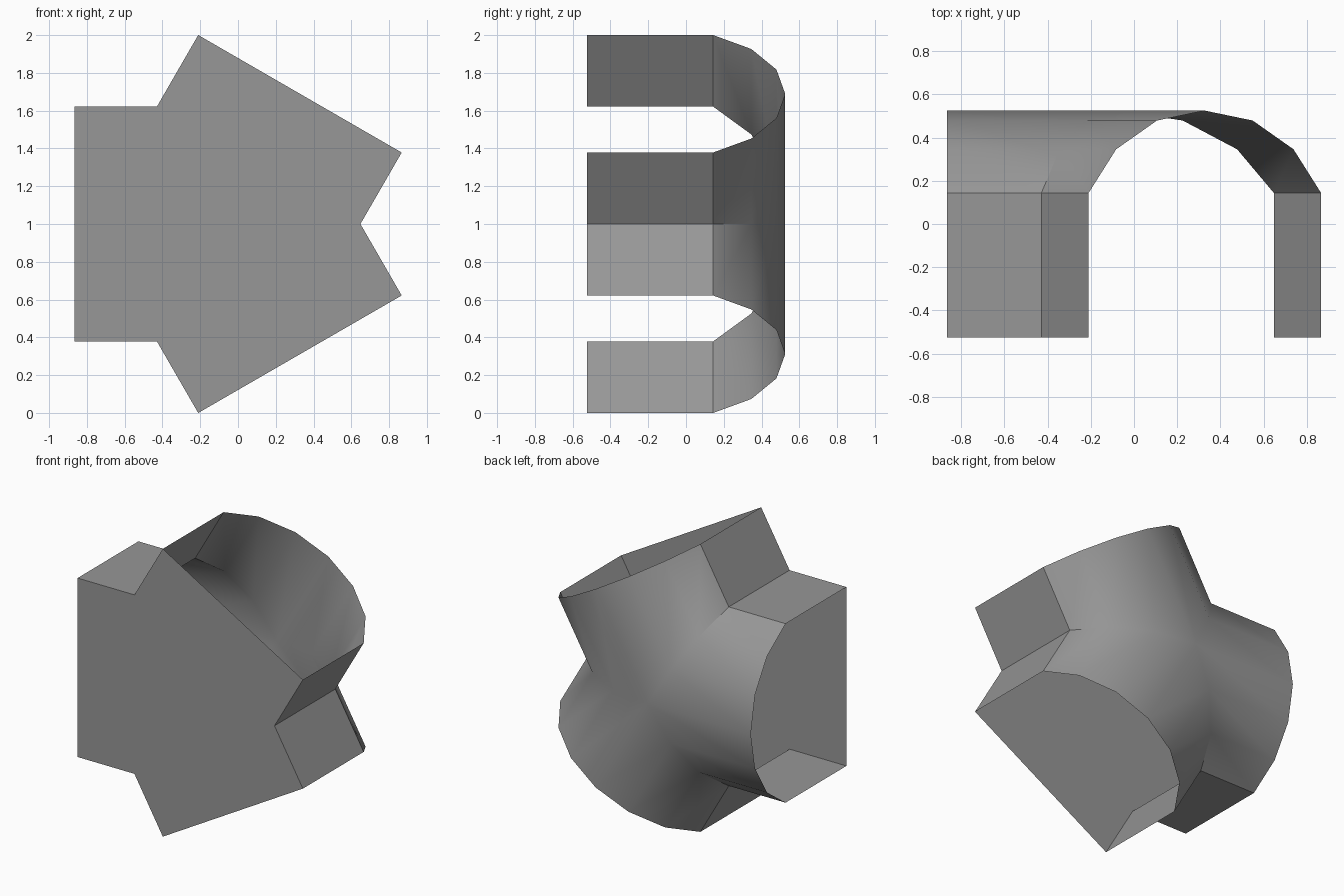
import bpy, bmesh, math
from mathutils import Vector

cube = bpy.data.objects.get("Cube")
if cube:
    bpy.data.objects.remove(cube, do_unlink=True)

ARM = 0.796       # hub to open end of each arm
HALF = 0.622      # half width of each arm
FLOOR = -0.525    # flat front plate
HUB = Vector((-0.07, 0, 1))

# Half cross-section: straight wall, then shallow vault up to the ridge
half = [(HALF, FLOOR), (HALF, 0.143), (0.474, 0.346), (0.256, 0.479), (0, 0.525)]
profile = half + [(-s, y) for s, y in half[-2::-1]]

grey = bpy.data.materials.new("plain_grey")
grey.use_nodes = True
colour = (0.31, 0.31, 0.31, 1)
grey.diffuse_color = colour
grey.node_tree.nodes["Principled BSDF"].inputs["Base Color"].default_value = colour

bm = bmesh.new()
outline = []


def arm(angle):
    """Open-ended vaulted arm, mitred against its neighbours at the hub."""
    along = Vector((math.cos(angle), 0, math.sin(angle)))
    across = Vector((-math.sin(angle), 0, math.cos(angle)))

    def point(distance, s, y):
        return bm.verts.new(HUB + along * distance + across * s + Vector((0, y, 0)))

    outer = [point(ARM, s, y) for s, y in profile]
    inner = [point(abs(s) / math.tan(math.pi / 3), s, y) for s, y in profile]
    for i in range(len(profile) - 1):
        bm.faces.new((outer[i], outer[i + 1], inner[i + 1], inner[i]))
    outline.extend([outer[-1], outer[0], inner[0]])


# Three arms at equal angles
for k in range(3):
    arm(math.pi / 3 * (2 * k - 1))

# Flat front plate following the foot of every wall
plate = bm.faces.new(outline)
bmesh.ops.remove_doubles(bm, verts=bm.verts, dist=0.001)
bmesh.ops.recalc_face_normals(bm, faces=bm.faces)
bm.normal_update()
front = min(bm.faces, key=lambda f: f.calc_center_median().y)
if front.normal.y > 0:
    bmesh.ops.reverse_faces(bm, faces=bm.faces)

mesh = bpy.data.meshes.new("three_way_vault")
bm.to_mesh(mesh)
bm.free()
mesh.materials.append(grey)
vault = bpy.data.objects.new("three_way_vault", mesh)
bpy.context.collection.objects.link(vault)

# Smooth vaults, crisp walls and lower groins
bpy.ops.object.select_all(action='DESELECT')
vault.select_set(True)
bpy.context.view_layer.objects.active = vault
bpy.ops.object.shade_smooth_by_angle(angle=math.radians(33))
